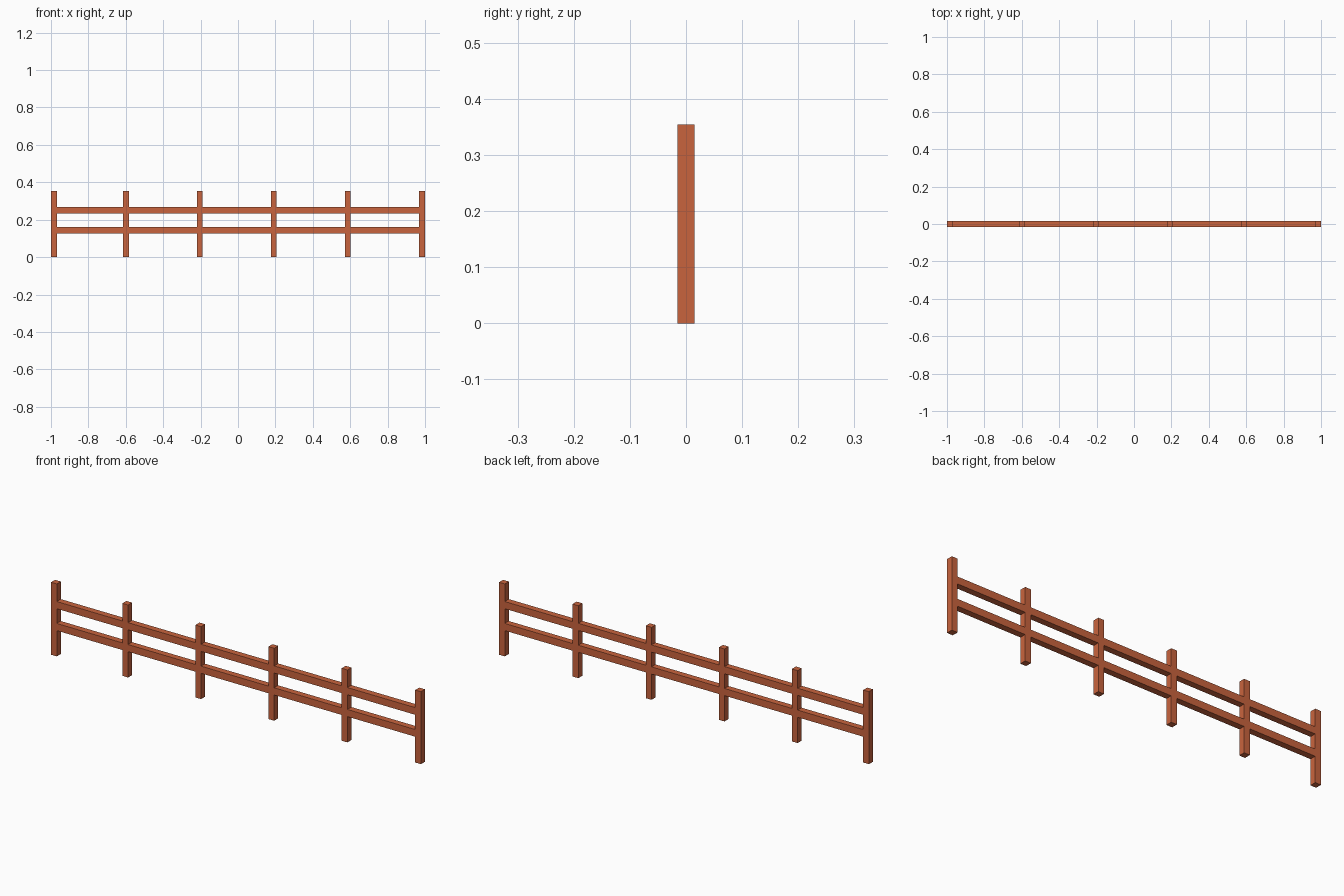
import bpy

if "Cube" in bpy.data.objects:
    bpy.data.objects.remove(bpy.data.objects["Cube"])

wood = bpy.data.materials.new("reddish_brown_wood")
wood.diffuse_color = (0.584, 0.127, 0.048, 1)
wood.use_nodes = True
wood.node_tree.nodes["Principled BSDF"].inputs["Base Color"].default_value = wood.diffuse_color


def box(name, x0, x1, depth, z0, z1):
    bpy.ops.mesh.primitive_cube_add(size=1, location=((x0 + x1) / 2, 0, (z0 + z1) / 2))
    ob = bpy.context.object
    ob.name = name
    ob.scale = (x1 - x0, depth, z1 - z0)
    bpy.ops.object.transform_apply(location=False, rotation=False, scale=True)
    ob.data.materials.append(wood)


W, H = 0.031, 0.354
centres = [-1 + W / 2, -0.599, -0.204, 0.191, 0.587, 1 - W / 2]

# Upright posts
for i, x in enumerate(centres):
    box(f"post_{i + 1}", x - W / 2, x + W / 2, W, 0, H)

# Two rails in each bay, flush with the posts
for i, (a, b) in enumerate(zip(centres, centres[1:])):
    box(f"lower_rail_{i + 1}", a + W / 2, b - W / 2, W, 0.126, 0.161)
    box(f"upper_rail_{i + 1}", a + W / 2, b - W / 2, W, 0.233, 0.268)
